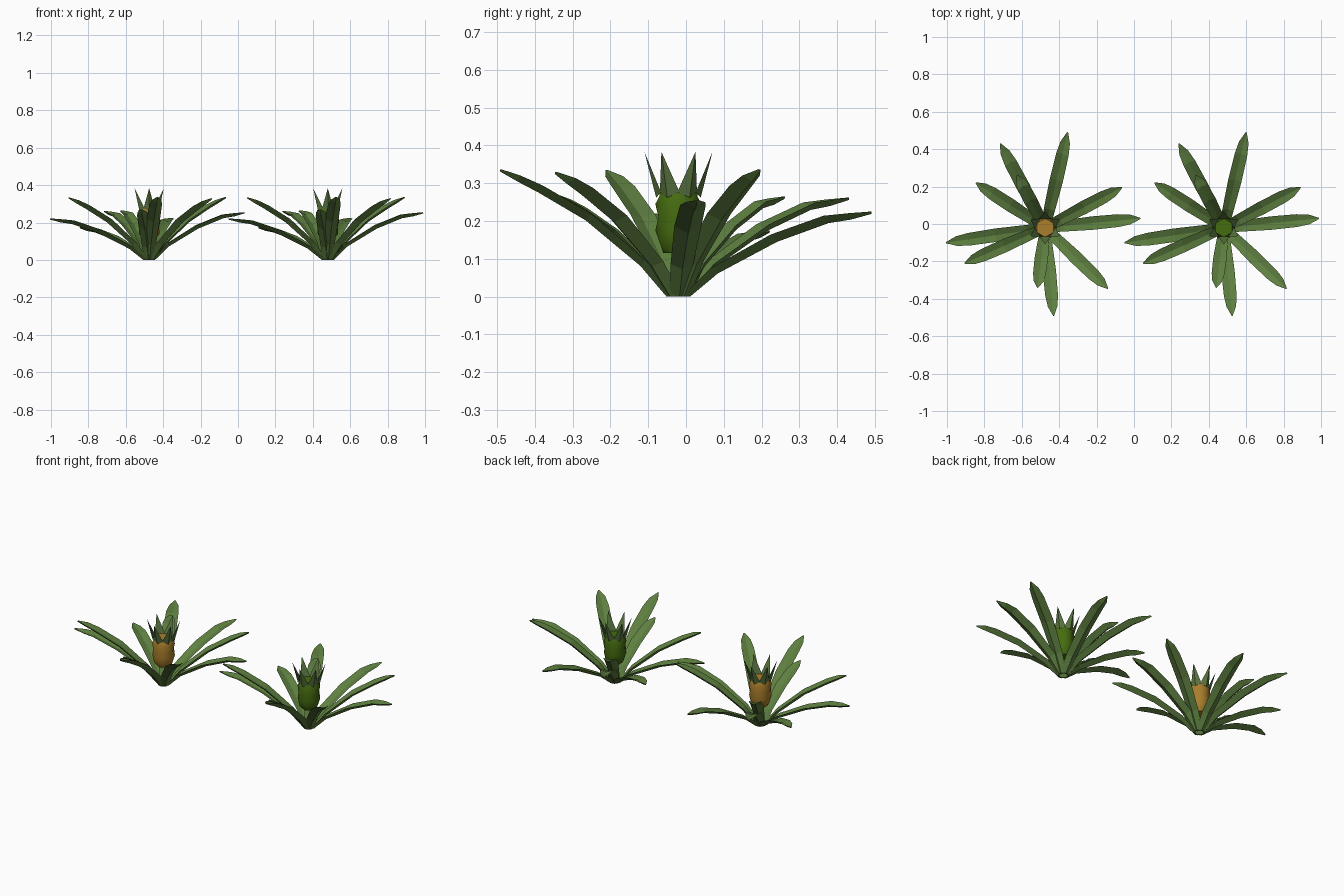
import bpy, bmesh
from math import sin, cos, pi, hypot
from mathutils import Vector

if "Cube" in bpy.data.objects:
    bpy.data.objects.remove(bpy.data.objects["Cube"])

def material(name, rgb):
    m = bpy.data.materials.new(name)
    m.diffuse_color = (*rgb, 1)
    m.use_nodes = True
    m.node_tree.nodes["Principled BSDF"].inputs["Base Color"].default_value = m.diffuse_color
    return m

LEAF = material("leaf_green", (0.11, 0.21, 0.05))
CROWN = material("crown_green", (0.10, 0.18, 0.05))
UNRIPE = material("unripe_green", (0.06, 0.15, 0.005))
RIPE = material("ripe_orange", (0.40, 0.21, 0.025))

def finish(bm, name, mat, loc):
    bmesh.ops.recalc_face_normals(bm, faces=bm.faces)
    me = bpy.data.meshes.new(name)
    bm.to_mesh(me)
    bm.free()
    me.materials.append(mat)
    ob = bpy.data.objects.new(name, me)
    ob.location = loc
    bpy.context.collection.objects.link(ob)

def skin(bm, rings):
    """Quads between equal rings, capped at both ends."""
    rings = [[bm.verts.new(p) for p in r] for r in rings]
    n = len(rings[0])
    for a, b in zip(rings, rings[1:]):
        for i in range(n):
            j = (i + 1) % n
            bm.faces.new((a[i], a[j], b[j], b[i]))
    bm.faces.new(rings[0])
    bm.faces.new(rings[-1])

# leaf stations: fraction of reach, fraction of height, half width
STEEP = [(0.0, 0.0, 0.026), (0.16, 0.28, 0.030), (0.48, 0.65, 0.036),
         (0.76, 0.87, 0.034), (0.89, 0.95, 0.026), (1.0, 1.0, 0.003)]
FLAT = [(0.0, 0.0, 0.026), (0.16, 0.34, 0.030), (0.48, 0.73, 0.036),
        (0.76, 0.95, 0.034), (0.89, 0.98, 0.026), (1.0, 1.0, 0.003)]

def leaf(bm, x, y, z):
    """Folded blade with a keel underneath, ending at x, y, z."""
    r = hypot(x, y)
    out = Vector((x / r, y / r, 0))
    side = Vector((-out.y, out.x, 0))
    stations = STEEP if z > 0.265 else FLAT
    pts = [out * (0.015 + (r - 0.015) * f) + Vector((0, 0, z * h)) for f, h, w in stations]
    rings = []
    for i, p in enumerate(pts):
        t = (pts[min(i + 1, 5)] - pts[max(i - 1, 0)]).normalized()
        up = t.cross(side)
        if up.z < 0:
            up = -up
        if i == 0:
            up = -out
        w = stations[i][2]
        rings.append([p + side * w, p - up * w * 0.3, p - side * w, p - up * (w * 0.45 + 0.005)])
    skin(bm, rings)

# leaf tips relative to the plant axis
TIPS = [(0.12, 0.51, 0.225), (-0.24, 0.45, 0.262), (-0.37, 0.24, 0.175),
        (-0.53, -0.08, 0.222), (-0.43, -0.19, 0.335), (-0.04, -0.32, 0.27),
        (0.045, -0.47, 0.337), (0.335, -0.325, 0.33), (0.41, 0.215, 0.337),
        (0.51, 0.05, 0.255), (-0.15, 0.28, 0.265)]

def hexring(r, z, turn):
    return [(r * cos(turn + i * pi / 3), r * sin(turn + i * pi / 3), z) for i in range(6)]

def fruit(bm):
    """Barrel of alternately turned hexagons, giving diamond facets."""
    prof = [(0.040, 0.115), (0.056, 0.14), (0.061, 0.175),
            (0.061, 0.21), (0.061, 0.245), (0.058, 0.265), (0.050, 0.28)]
    rings = [[bm.verts.new(p) for p in hexring(r, z, pi / 6 * ((k + 1) % 2))]
             for k, (r, z) in enumerate(prof)]
    for k, (a, b) in enumerate(zip(rings, rings[1:])):
        s = k % 2
        for i in range(6):
            j = (i + 1) % 6
            if s == 0:
                bm.faces.new((a[i], b[j], b[i]))
                bm.faces.new((a[i], a[j], b[j]))
            else:
                bm.faces.new((a[i], a[j], b[i]))
                bm.faces.new((a[j], b[j], b[i]))
    bm.faces.new(rings[0])
    bm.faces.new(rings[-1])
    for f in bm.faces:
        f.smooth = len(f.verts) == 3

def crown(bm):
    """Six flared spikes around the rim of the fruit."""
    for i in range(6):
        a = pi / 6 + i * pi / 3
        out = Vector((cos(a), sin(a), 0))
        side = Vector((-sin(a), cos(a), 0))
        up = Vector((0, 0, 1))
        base = [out * 0.046 + side * 0.030 + up * 0.276, out * 0.059 + up * 0.262,
                out * 0.046 - side * 0.030 + up * 0.276, out * 0.047 + up * 0.278]
        vs = [bm.verts.new(p) for p in base]
        tip = bm.verts.new(out * 0.09 + up * 0.383)
        bm.faces.new(vs)
        for k in range(4):
            bm.faces.new((vs[k], vs[(k + 1) % 4], tip))

# two plants, one ripe and one unripe
for label, x, mat in (("ripe", -0.475, RIPE), ("unripe", 0.48, UNRIPE)):
    loc = (x, -0.02, 0)
    bm = bmesh.new()
    for t in TIPS:
        leaf(bm, *t)
    finish(bm, label + "_leaves", LEAF, loc)
    bm = bmesh.new()
    fruit(bm)
    finish(bm, label + "_fruit", mat, loc)
    bm = bmesh.new()
    crown(bm)
    finish(bm, label + "_crown", CROWN, loc)
